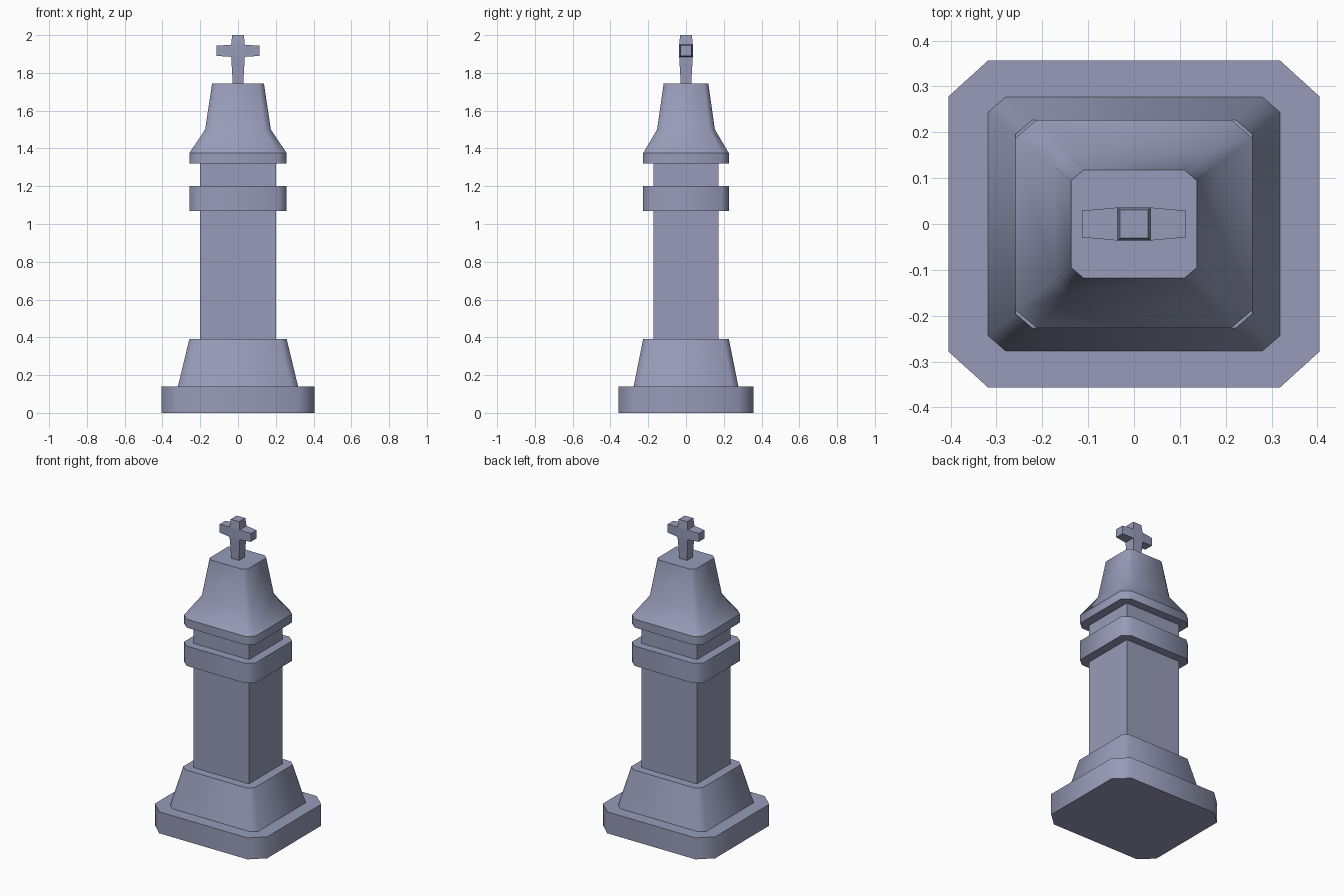
import bpy, bmesh, math

if "Cube" in bpy.data.objects:
    bpy.data.objects.remove(bpy.data.objects["Cube"])

stone = bpy.data.materials.new("blue_grey_stone")
stone.diffuse_color = (0.31, 0.33, 0.48, 1)
stone.use_nodes = True
stone.node_tree.nodes["Principled BSDF"].inputs["Base Color"].default_value = stone.diffuse_color


def ring(bm, z, hx, hy, cx, cy):
    """Rectangle cross-section, with cut corners when cx > 0."""
    pts = []
    for sx, sy in ((1, 1), (-1, 1), (-1, -1), (1, -1)):
        if cx == 0:
            pts.append((sx * hx, sy * hy))
            continue
        corner = [(sx * hx, sy * (hy - cy)), (sx * (hx - cx), sy * hy)]
        pts += corner if sx * sy > 0 else corner[::-1]
    return [bm.verts.new((x, y, z)) for x, y in pts]


def loft(name, sections, smooth=True):
    """Closed solid through sections of (z, half x, half y, cut x, cut y)."""
    bm = bmesh.new()
    rings = [ring(bm, *s) for s in sections]
    n = len(rings[0])
    for a, b in zip(rings, rings[1:]):
        for i in range(n):
            j = (i + 1) % n
            bm.faces.new((a[i], a[j], b[j], b[i]))
    bm.faces.new(rings[0][::-1])
    bm.faces.new(rings[-1])
    bmesh.ops.recalc_face_normals(bm, faces=bm.faces)
    me = bpy.data.meshes.new(name)
    bm.to_mesh(me)
    bm.free()
    me.materials.append(stone)
    ob = bpy.data.objects.new(name, me)
    bpy.context.collection.objects.link(ob)
    if smooth:
        bpy.ops.object.select_all(action='DESELECT')
        ob.select_set(True)
        bpy.context.view_layer.objects.active = ob
        bpy.ops.object.shade_smooth_by_angle(angle=math.radians(52))
    return ob


# Foot and tapered plinth
loft("base_slab", [(0, .405, .357, .087, .079), (.14, .405, .357, .087, .079)])
loft("plinth", [(.14, .318, .277, .038, .033), (.39, .258, .227, .036, .031)])

# Square shaft with two collars
loft("shaft", [(.39, .2, .173, 0, 0), (1.32, .2, .173, 0, 0)], False)
for name, z0, z1 in (("collar", 1.07, 1.2), ("cap_rim", 1.32, 1.375)):
    loft(name, [(z, .258, .227, .046, .039) for z in (z0, z1)])

# Sloped cap
loft("cap", [(1.375, .258, .227, .046, .039),
             (1.5, .174, .153, .034, .029),
             (1.745, .137, .118, .027, .023)])

# Cross: stem swelling at the crossing, arms narrowing to the tips
loft("cross_stem", [(z, h, h, 0, 0) for z, h in
                    ((1.745, .028), (1.885, .036), (1.95, .036), (2, .031))], False)
arms = loft("cross_arms", [(z, hx, hy, 0, 0) for z, hx, hy in
                           ((-.113, .027, .029), (-.036, .032, .036),
                            (.036, .032, .036), (.113, .027, .029))], False)
arms.rotation_euler = (0, math.pi / 2, 0)
arms.location.z = 1.917
